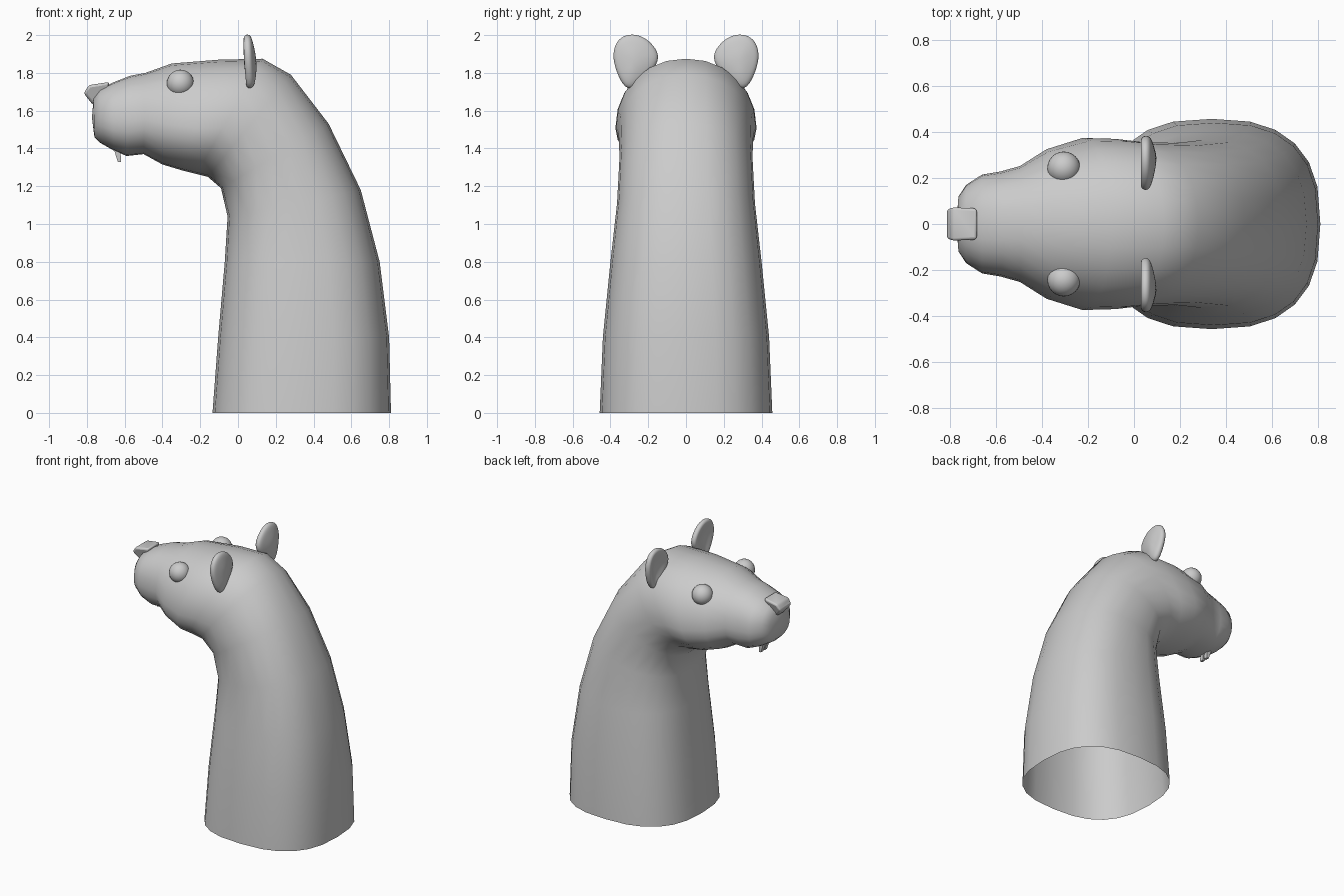
import bpy, bmesh, math
from mathutils import Vector

if "Cube" in bpy.data.objects:
    bpy.data.objects.remove(bpy.data.objects["Cube"])


def finish(name, bm, angle=60):
    bmesh.ops.recalc_face_normals(bm, faces=bm.faces[:])
    me = bpy.data.meshes.new(name)
    bm.to_mesh(me)
    bm.free()
    ob = bpy.data.objects.new(name, me)
    bpy.context.collection.objects.link(ob)
    bpy.ops.object.select_all(action='DESELECT')
    bpy.context.view_layer.objects.active = ob
    ob.select_set(True)
    bpy.ops.object.shade_smooth_by_angle(angle=math.radians(angle))
    return ob


# Neck and head: rings given by back/top point, front/bottom point (x, z),
# half width, position of the widest line, squareness
RINGS = [
    ((0.81, 0.0), (-0.135, 0.0), 0.457, 0.50, 2.6),
    ((0.80, 0.4), (-0.105, 0.4), 0.44, 0.50, 2.6),
    ((0.75, 0.8), (-0.07, 0.8), 0.40, 0.50, 2.5),
    ((0.65, 1.18), (-0.055, 1.04), 0.365, 0.50, 2.4),
    ((0.48, 1.53), (-0.09, 1.19), 0.352, 0.52, 2.3),
    ((0.28, 1.79), (-0.16, 1.25), 0.357, 0.57, 2.15),
    ((0.13, 1.875), (-0.22, 1.265), 0.37, 0.60, 2.1),
    ((-0.10, 1.87), (-0.30, 1.285), 0.374, 0.62, 2.1),
    ((-0.35, 1.85), (-0.40, 1.315), 0.325, 0.60, 2.1),
    ((-0.49, 1.80), (-0.50, 1.37), 0.252, 0.57, 2.2),
    ((-0.57, 1.785), (-0.59, 1.36), 0.228, 0.57, 2.3),
    ((-0.66, 1.75), (-0.66, 1.39), 0.215, 0.57, 2.3),
    ((-0.73, 1.715), (-0.73, 1.43), 0.17, 0.55, 2.3),
    ((-0.765, 1.67), (-0.76, 1.46), 0.12, 0.55, 2.3),
]
SEG = 24
bm = bmesh.new()
loops = []
for a, b, w, f, n in RINGS:
    A, B = Vector((a[0], 0, a[1])), Vector((b[0], 0, b[1]))
    C = A.lerp(B, f)
    ring = []
    for i in range(SEG):
        t = 2 * math.pi * i / SEG
        c, s = math.cos(t), math.sin(t)
        end = A if c > 0 else B
        p = C + (end - C) * abs(c) ** (2 / n)
        p.y = math.copysign(w * abs(s) ** (2 / n), s)
        ring.append(bm.verts.new(p))
    loops.append(ring)
for r, q in zip(loops, loops[1:]):
    for i in range(SEG):
        j = (i + 1) % SEG
        bm.faces.new((r[i], r[j], q[j], q[i]))
tip = bm.verts.new((-0.773, 0, 1.56))
for i in range(SEG):
    bm.faces.new((loops[-1][i], loops[-1][(i + 1) % SEG], tip))
finish("neck_and_head", bm, 80)

# Nose: tapered wedge with rounded edges
bm = bmesh.new()
prof = [(-0.817, 1.692, 0.068), (-0.79, 1.735, 0.075), (-0.68, 1.752, 0.07),
        (-0.70, 1.68, 0.06), (-0.768, 1.63, 0.035)]
L, R = [[bm.verts.new((x, s * y, z)) for x, z, y in prof] for s in (1, -1)]
bm.faces.new(L)
bm.faces.new(R[::-1])
for i in range(5):
    j = (i + 1) % 5
    bm.faces.new((L[i], L[j], R[j], R[i]))
nose = finish("nose", bm, 60)
bev = nose.modifiers.new("round", 'BEVEL')
bev.width, bev.segments = 0.014, 3

# Ear outline in (y, z)
EAR = [(0.13, 1.87), (0.175, 1.95), (0.235, 1.995), (0.30, 2.005), (0.36, 1.98),
       (0.39, 1.90), (0.365, 1.80), (0.31, 1.69), (0.22, 1.77)]

for s, side in ((1, "left"), (-1, "right")):
    # Eye
    bm = bmesh.new()
    bmesh.ops.create_uvsphere(bm, u_segments=24, v_segments=14, radius=0.072)
    bmesh.ops.translate(bm, verts=bm.verts[:], vec=(-0.305, s * 0.243, 1.745))
    finish(side + "_eye", bm)

    # Cupped ear, hollow towards the nose
    bm = bmesh.new()
    cy, cz = 0.28, 1.86
    rows = []
    for k in (1.03, 0.65):
        rows.append([bm.verts.new((0.045 + 0.04 * (1 - k) + max(0, 1.86 - z) * 0.1,
                                   s * (cy + k * (y - cy)), cz + k * (z - cz)))
                     for y, z in EAR])
    mid = bm.verts.new((0.08, s * cy, cz))
    for i in range(len(EAR)):
        j = (i + 1) % len(EAR)
        bm.faces.new((rows[0][i], rows[0][j], rows[1][j], rows[1][i]))
        bm.faces.new((rows[1][i], rows[1][j], mid))
    ear = finish(side + "_ear", bm, 80)
    sol = ear.modifiers.new("thickness", 'SOLIDIFY')
    sol.thickness, sol.offset = 0.045, 0
    ear.modifiers.new("soften", 'SUBSURF').levels = 2

    # Front tooth, slanting backwards
    bm = bmesh.new()
    bmesh.ops.create_cube(bm, size=1)
    for v in bm.verts:
        low = v.co.z < 0
        x = (-0.627 if low else -0.645) + v.co.x * (0.018 if low else 0.04)
        v.co = (x, s * 0.021 + v.co.y * (0.028 if low else 0.036), 1.328 if low else 1.42)
    finish(side + "_tooth", bm, 30)
